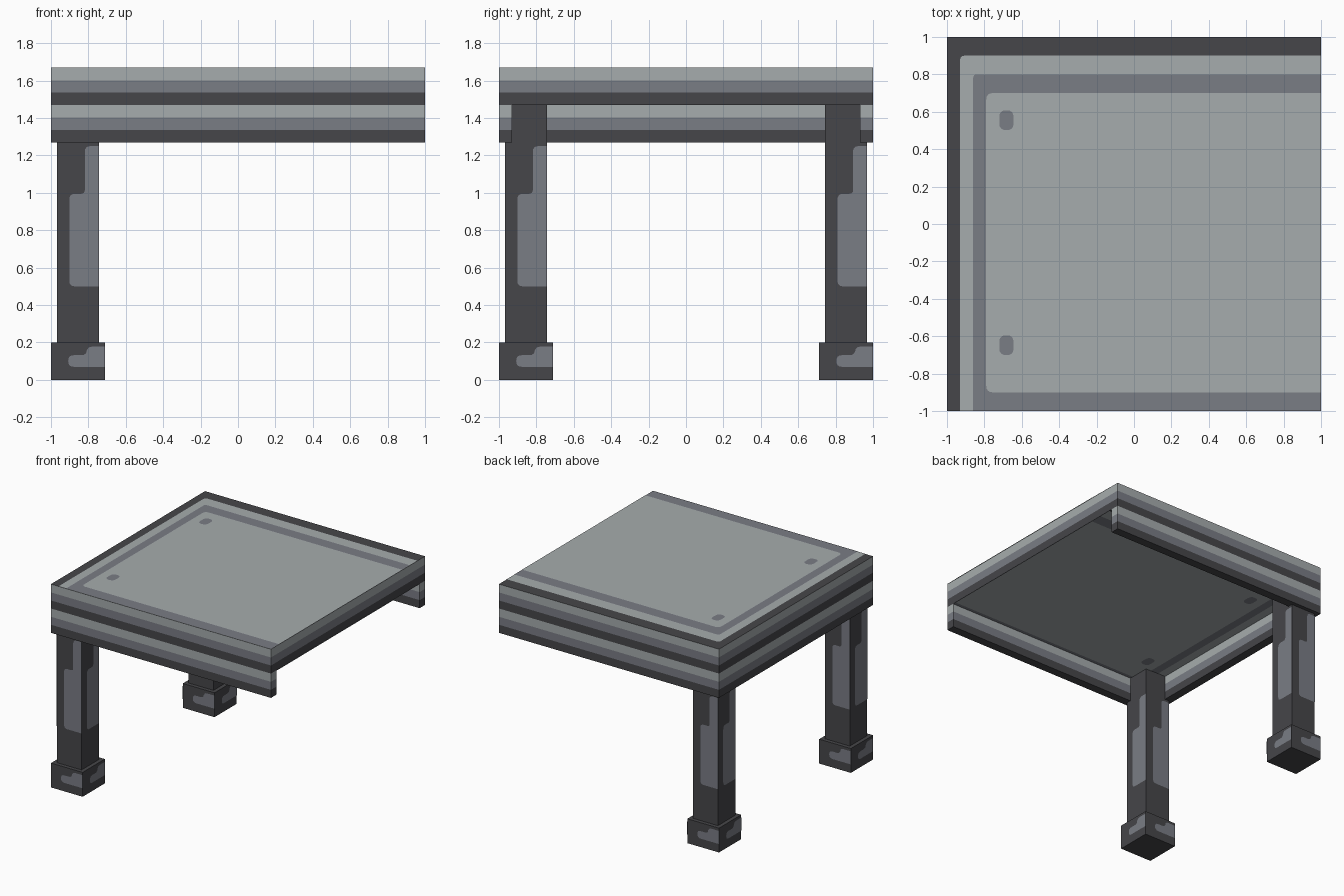
import bpy, bmesh
from math import radians
from mathutils import Matrix, Vector

old = bpy.data.objects.get("Cube")
if old:
    bpy.data.objects.remove(old, do_unlink=True)


def material(name, rgb):
    m = bpy.data.materials.new(name)
    m.use_nodes = True
    m.diffuse_color = (*rgb, 1)
    bsdf = m.node_tree.nodes["Principled BSDF"]
    bsdf.inputs["Base Color"].default_value = (*rgb, 1)
    bsdf.inputs["Roughness"].default_value = 0.8
    return m


DARK, MID, LIGHT = 0, 1, 2
MATS = [material("charcoal", (0.061, 0.061, 0.067)),
        material("slate_grey", (0.195, 0.205, 0.235)),
        material("light_grey", (0.381, 0.413, 0.418))]


def finish(name, bm):
    mesh = bpy.data.meshes.new(name)
    bm.to_mesh(mesh)
    bm.free()
    for m in MATS:
        mesh.materials.append(m)
    obj = bpy.data.objects.new(name, mesh)
    bpy.context.collection.objects.link(obj)
    return obj


def box(name, lo, hi, banded=False):
    """Dark box; banded sides run dark, slate, light from the bottom up."""
    lo, hi = Vector(lo), Vector(hi)
    bm = bmesh.new()
    bmesh.ops.create_cube(bm, size=1, matrix=Matrix.Translation((lo + hi) / 2)
                          @ Matrix.Diagonal((*(hi - lo), 1)))
    if banded:
        cuts = [lo.z + (hi.z - lo.z) * t for t in (0.33, 0.66)]
        for z in cuts:
            bmesh.ops.bisect_plane(bm, geom=bm.verts[:] + bm.edges[:] + bm.faces[:],
                                   plane_co=(0, 0, z), plane_no=(0, 0, 1))
        bm.normal_update()
        for f in bm.faces:
            if abs(f.normal.z) < 0.5:
                f.material_index = sum(f.calc_center_median().z > z for z in cuts)
    return finish(name, bm)


def rounded(corners, steps=4):
    """Outline from (u, v, radius) corners, each softened by a small curve."""
    out = []
    for i, (u, v, r) in enumerate(corners):
        p = Vector((u, v))
        if r == 0:
            out.append(p)
            continue
        a = Vector(corners[i - 1][:2])
        b = Vector(corners[(i + 1) % len(corners)][:2])
        a, b = p + (a - p).normalized() * r, p + (b - p).normalized() * r
        for k in range(steps + 1):
            t = k / steps
            out.append(a * (1 - t) ** 2 + p * 2 * t * (1 - t) + b * t * t)
    return out


def rect(u0, v0, u1, v1, radii):
    return rounded(list(zip((u0, u1, u1, u0), (v0, v0, v1, v1), radii)))


def plate(name, outline, matrix, mat):
    """Flat painted patch facing along the matrix's third axis."""
    bm = bmesh.new()
    face = bm.faces.new([bm.verts.new(matrix @ p.to_3d()) for p in outline])
    face.normal_update()
    if face.normal.dot(matrix.col[2].to_3d()) < 0:
        face.normal_flip()
    face.material_index = mat
    return finish(name, bm)


# Tabletop slab and the three aprons beneath it
TOP, UNDER, SKIRT, T = 1.67, 1.47, 1.27, 0.07
box("tabletop", (-1, -1, UNDER), (1, 1, TOP), True)
box("front_apron", (-1, -1, SKIRT), (1, T - 1, UNDER), True)
box("back_apron", (-1, 1 - T, SKIRT), (1, 1, UNDER), True)
box("right_apron", (-1, T - 1, SKIRT), (T - 1, 1 - T, UNDER), True)

# Layered inlays and dots, the same above and below the slab
inlays = [("outer_inlay", rect(-0.93, -1, 1, 0.9, (0, 0, 0, 0.025)), LIGHT),
          ("border_inlay", rect(-0.86, -1, 1, 0.8, (0, 0, 0, 0.02)), MID),
          ("centre_inlay", rect(-0.79, -0.9, 1, 0.7, (0.035, 0, 0, 0.035)), LIGHT)]
STEP = 0.0015
for side, z, flip in (("top", TOP, 1), ("under", UNDER, -1)):
    def layer(n):
        return Matrix.Translation((0, 0, z + flip * n * STEP)) @ Matrix.Diagonal((1, 1, flip, 1))
    for n, (name, outline, mat) in enumerate(inlays, 1):
        plate(f"{side}_{name}", outline, layer(n), mat)
    for label, y in (("back", 0.555), ("front", -0.648)):
        dot = rect(-0.72, y - 0.053, -0.644, y + 0.053, [0.036] * 4)
        plate(f"{side}_{label}_dot", dot, layer(4), MID)

# Legs and feet, with one worn patch repeated around all four sides
LEG, FOOT, CENTRE = 0.1125, 0.144, 0.856
leg_patch = rounded([(LEG, 0.5, 0), (-0.046, 0.5, 0.03), (-0.046, 0.995, 0.03),
                     (0.037, 0.995, 0.02), (0.037, 1.25, 0.03), (LEG, 1.25, 0)])
foot_patch = rounded([(FOOT, 0.07, 0), (-0.052, 0.07, 0.03), (-0.052, 0.132, 0.03),
                      (0.048, 0.132, 0.03), (0.048, 0.178, 0.03), (FOOT, 0.178, 0)])
for label, y in (("front", -CENTRE), ("back", CENTRE)):
    for part, half, z0, z1, patch in (("leg", LEG, 0.2, UNDER, leg_patch),
                                      ("foot", FOOT, 0, 0.2, foot_patch)):
        box(f"{label}_{part}", (-CENTRE - half, y - half, z0),
            (-CENTRE + half, y + half, z1))
        for k in range(4):
            turn = (Matrix.Translation((-CENTRE, y, 0)) @ Matrix.Rotation(radians(90 * k), 4, "Z")
                    @ Matrix.Translation((0, -half - STEP, 0)) @ Matrix.Rotation(radians(90), 4, "X"))
            plate(f"{label}_{part}_patch_{k + 1}", patch, turn, MID)
